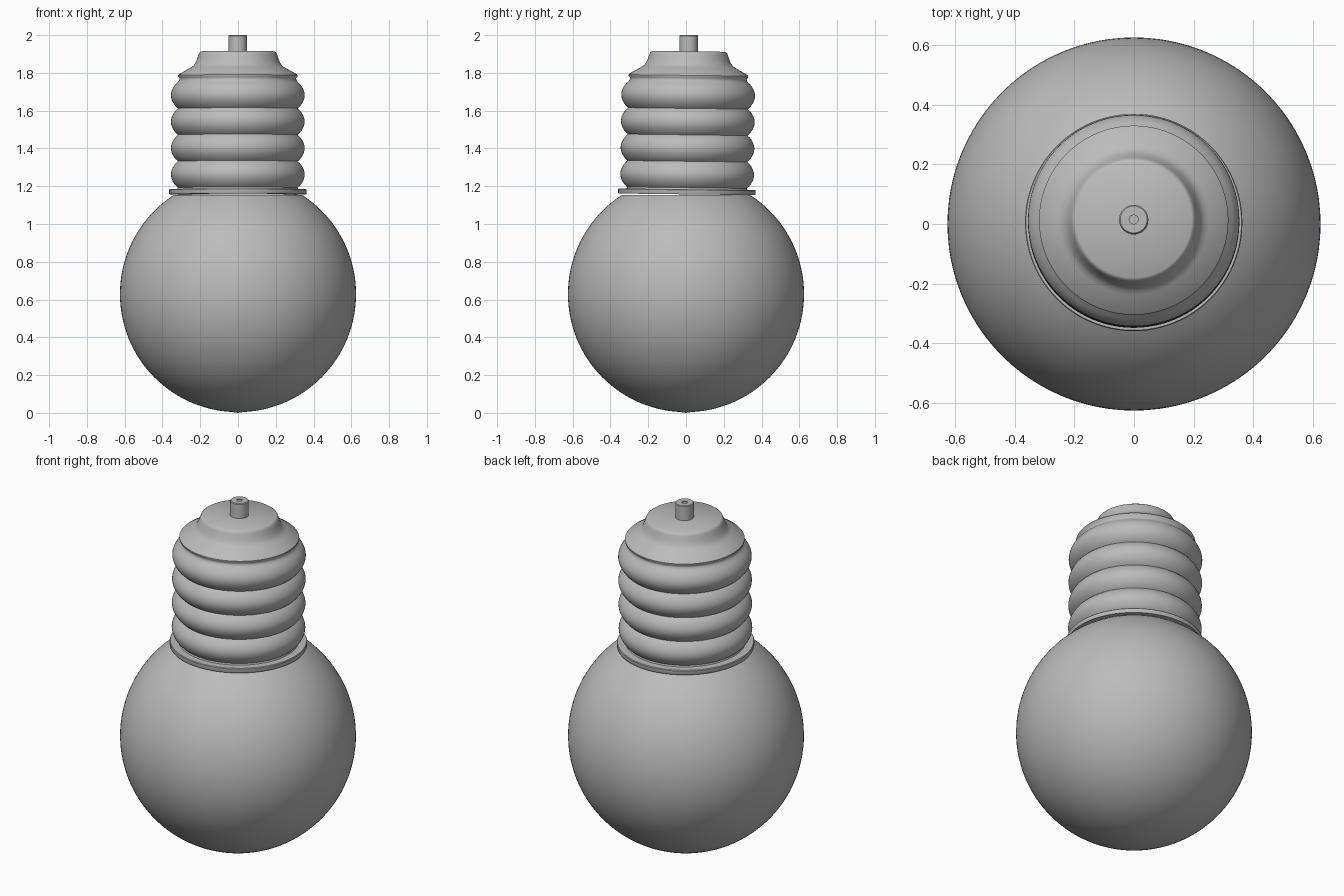
import bpy
import bmesh
from math import pi, sin, cos, radians, tau
from mathutils import Matrix, Vector

cube = bpy.data.objects.get("Cube")
if cube:
    bpy.data.objects.remove(cube, do_unlink=True)

grey = bpy.data.materials.new("plain grey")
grey.use_nodes = True
colour = (0.5, 0.5, 0.5, 1)
grey.diffuse_color = colour
grey.node_tree.nodes["Principled BSDF"].inputs["Base Color"].default_value = colour


def lathe(name, profile, matrix=Matrix(), sides=96, sharp=35):
    """Spin a list of (radius, height) points round the z axis."""
    bm = bmesh.new()
    verts = [bm.verts.new((r, 0, z)) for r, z in profile]
    edges = [bm.edges.new(pair) for pair in zip(verts, verts[1:])]
    bmesh.ops.spin(bm, geom=verts + edges, cent=(0, 0, 0), axis=(0, 0, 1),
                   angle=tau, steps=sides, use_duplicate=False)
    bmesh.ops.remove_doubles(bm, verts=bm.verts, dist=1e-5)
    bmesh.ops.recalc_face_normals(bm, faces=bm.faces)
    mesh = bpy.data.meshes.new(name)
    bm.to_mesh(mesh)
    bm.free()
    mesh.materials.append(grey)
    obj = bpy.data.objects.new(name, mesh)
    bpy.context.collection.objects.link(obj)
    obj.matrix_world = matrix
    bpy.ops.object.select_all(action="DESELECT")
    obj.select_set(True)
    bpy.context.view_layer.objects.active = obj
    bpy.ops.object.shade_smooth_by_angle(angle=radians(sharp))
    return obj


# Round glass globe, open where it enters the cap
RADIUS = 0.625
globe = [(RADIUS * sin(a), 0.629 - RADIUS * cos(a))
         for a in (radians(147) * i / 52 for i in range(53))]
globe[0] = (0, 0)
lathe("glass_globe", globe)

# The cap leans very slightly backwards
lean = (Matrix.Translation((-0.001, 0.005, 1.17))
        @ Matrix.Rotation(radians(-0.7), 4, "X")
        @ Matrix.Translation(Vector((0, 0, -1.17))))

# Thin collar between globe and cap
lathe("collar", [(0.3, 1.157), (0.362, 1.157), (0.364, 1.16), (0.364, 1.18),
                 (0.361, 1.184), (0.3, 1.184)], lean)

# Screw shell with four rounded ridges
PITCH, BASE = 0.14, 1.192
shell = [(0.3, 1.18), (0.32, 1.184)]
for ridge in range(4):
    for step in range(13):
        t = step / 12
        shell.append((0.317 + 0.037 * sin(pi * t) ** 0.8,
                      BASE + PITCH * (ridge + t)))
shell += [(0.31, 1.762), (0.309, 1.772), (0.317, 1.78), (0.317, 1.787)]
lathe("screw_shell", shell, lean, sharp=60)

# Sloping shoulder flaring into the flat end
lathe("shoulder", [(0.317, 1.787), (0.312, 1.793), (0.25, 1.828),
                   (0.235, 1.838), (0.225, 1.852), (0.216, 1.872),
                   (0.208, 1.896), (0.203, 1.908), (0.194, 1.914),
                   (0, 1.914)], lean)

# Contact pin with a small dimple
lathe("contact_pin", [(0.049, 1.91), (0.049, 1.996), (0.045, 2.0),
                      (0.015, 2.0), (0.015, 1.994), (0, 1.994)],
      lean, sides=48)
